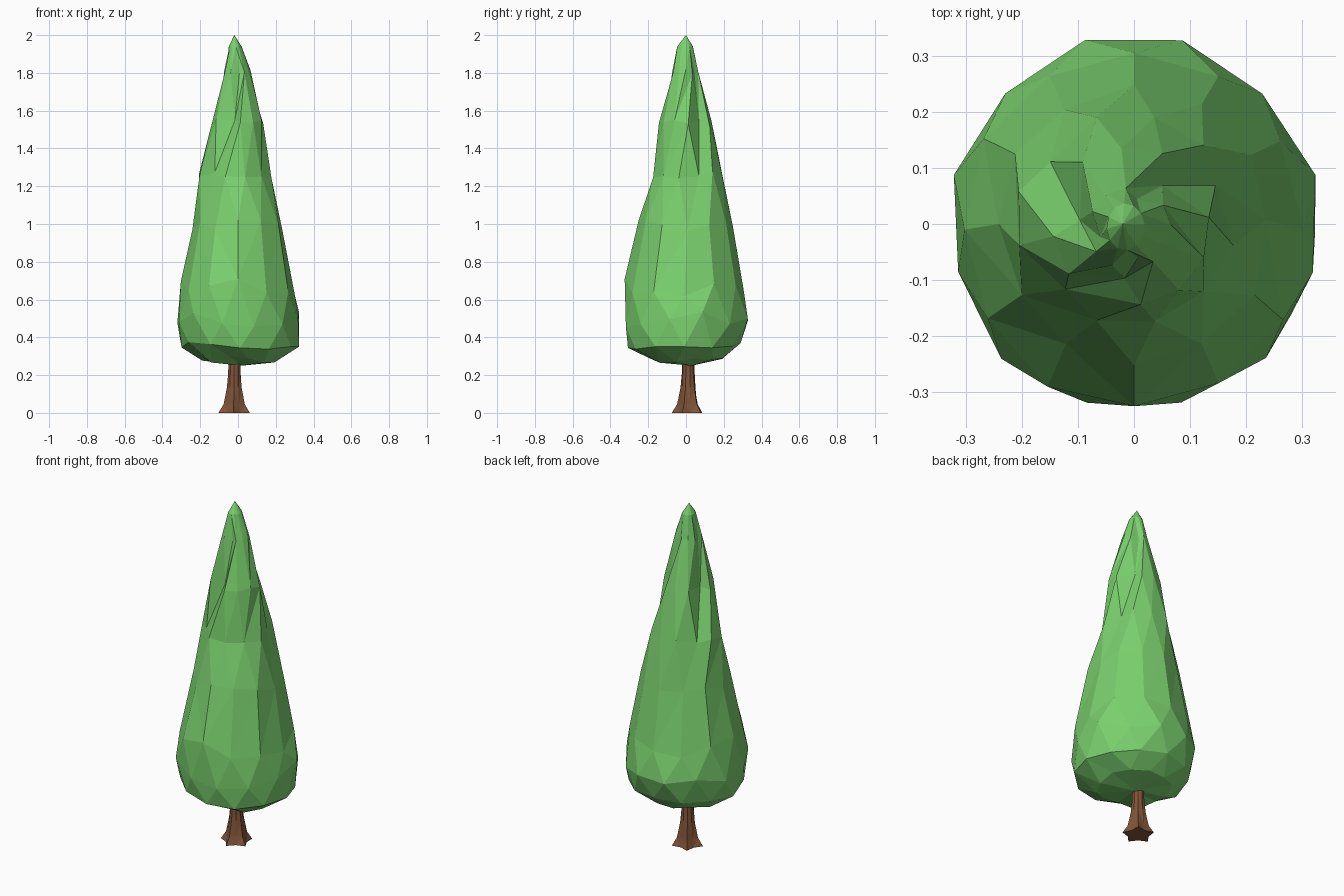
import bpy, bmesh, math, random

random.seed(11)
if "Cube" in bpy.data.objects:
    bpy.data.objects.remove(bpy.data.objects["Cube"], do_unlink=True)


def make_material(name, rgb):
    mat = bpy.data.materials.new(name)
    mat.use_nodes = True
    mat.diffuse_color = (*rgb, 1)
    mat.node_tree.nodes["Principled BSDF"].inputs["Base Color"].default_value = (*rgb, 1)
    return mat


def loft(name, rings, mat, top=None, bottom=None):
    """Skin closed rings of points with triangles, closing each end with a point or a cap."""
    bm = bmesh.new()
    loops = [[bm.verts.new(p) for p in ring] for ring in rings]
    n = len(loops[0])
    for low, high in zip(loops, loops[1:]):
        for i in range(n):
            bm.faces.new((low[i], low[(i + 1) % n], high[(i + 1) % n], high[i]))
    for loop, point in ((loops[0], bottom), (loops[-1], top)):
        if point:
            tip = bm.verts.new(point)
            for i in range(n):
                bm.faces.new((loop[i], loop[(i + 1) % n], tip))
        else:
            bm.faces.new(loop)
    bmesh.ops.triangulate(bm, faces=bm.faces[:], quad_method='SHORT_EDGE')
    bmesh.ops.recalc_face_normals(bm, faces=bm.faces[:])
    mesh = bpy.data.meshes.new(name)
    bm.to_mesh(mesh)
    bm.free()
    mesh.materials.append(mat)
    obj = bpy.data.objects.new(name, mesh)
    bpy.context.collection.objects.link(obj)
    return obj


leaf = make_material("leaf green", (0.195, 0.63, 0.155))
bark = make_material("bark brown", (0.22, 0.09, 0.04))

# Foliage: height, centre x, centre y, radius x, radius y, twist, fold depth, height jitter
profile = [
    (0.285, 0.00, 0.00, 0.20, 0.20, -30, 0.0, 0.02),
    (0.355, 0.01, -0.01, 0.31, 0.30, -15, 0.0, 0.02),
    (0.50, 0.00, 0.00, 0.33, 0.335, -30, 0.0, 0.05),
    (0.66, 0.00, -0.01, 0.305, 0.32, -15, 0.0, 0.05),
    (0.99, 0.00, 0.00, 0.245, 0.25, -15, 0.04, 0.03),
    (1.26, -0.015, 0.01, 0.20, 0.188, 0, 0.14, 0.02),
    (1.53, -0.005, -0.005, 0.142, 0.142, 22, 0.35, 0.02),
    (1.80, -0.008, -0.008, 0.073, 0.072, 50, 0.25, 0.02),
    (1.94, -0.015, -0.005, 0.034, 0.042, 50, 0.0, 0.0),
]
COLUMNS = 12
FOLDS = (3, 6, 11)  # columns tucked in just before the edge of the next overlapping lobe
foliage_rings = []
for z, cx, cy, rx, ry, twist, fold, jitter in profile:
    ring = []
    for i in range(COLUMNS):
        step, scale = i, random.uniform(0.98, 1.015)
        if fold and i in FOLDS:
            step, scale = i + 1.5 * fold, 1 - fold
        angle = math.radians(45 + twist) + step * math.tau / COLUMNS
        ring.append((cx + rx * scale * math.cos(angle),
                     cy + ry * scale * math.sin(angle),
                     z + random.uniform(-jitter, jitter)))
    foliage_rings.append(ring)
loft("foliage", foliage_rings, leaf, top=(-0.02, 0.0, 2.0), bottom=(0.02, 0.03, 0.25))

# Trunk: slim column flaring into pointed roots
trunk_rings = []
for z, radius, root in ((0.0, 0.073, 0.2), (0.045, 0.053, 0.12),
                        (0.13, 0.040, 0.04), (0.21, 0.034, 0.0), (0.32, 0.032, 0.0)):
    ring = []
    for i in range(10):
        angle = i * math.tau / 10 + 0.25
        r = radius * (1 + root * (1 if i % 2 else -1))
        ring.append((-0.019 + r * math.cos(angle), 0.012 + r * math.sin(angle), z))
    trunk_rings.append(ring)
loft("trunk", trunk_rings, bark)
